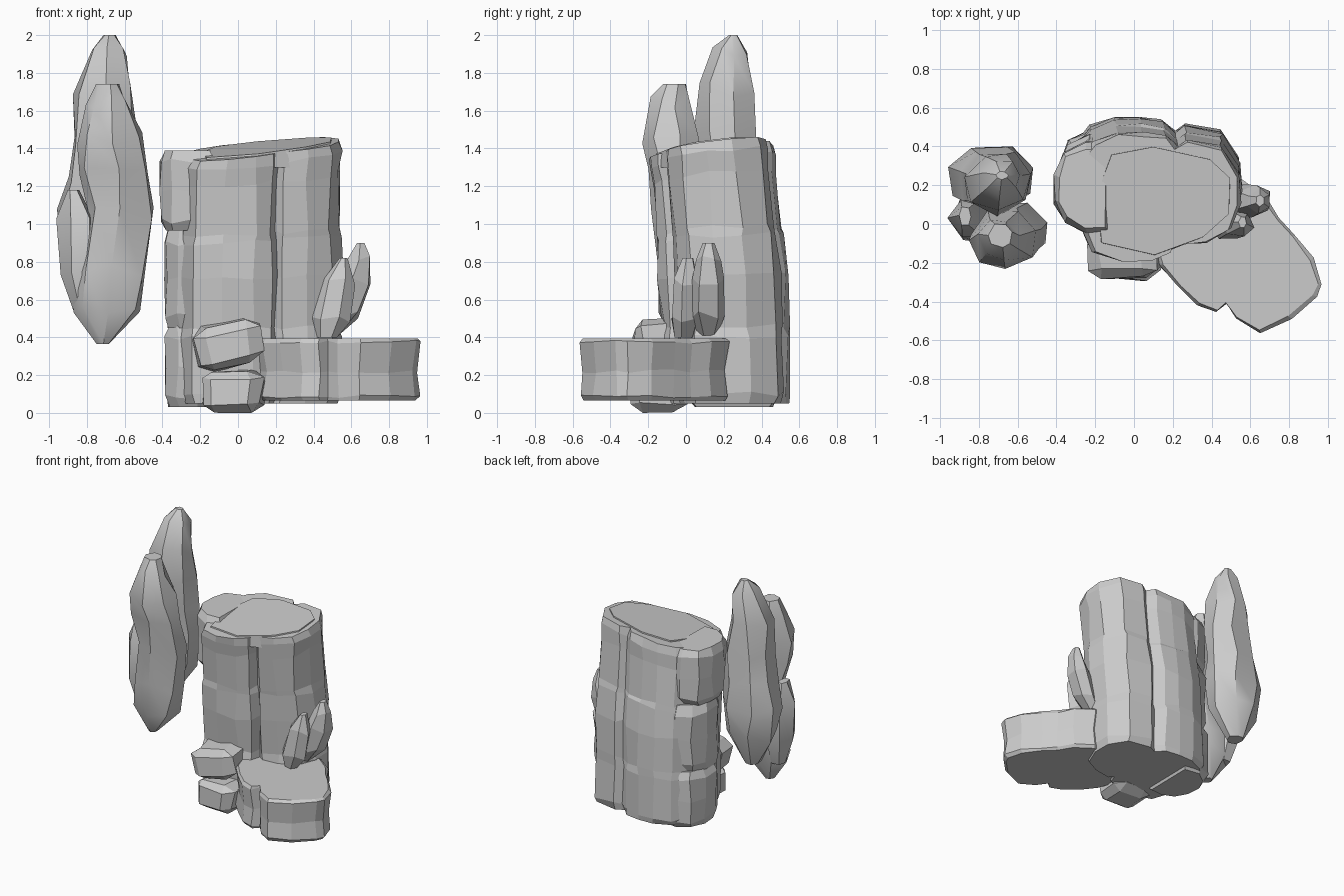
import bpy, bmesh, math, random
from mathutils import Vector, Euler

if "Cube" in bpy.data.objects:
    bpy.data.objects.remove(bpy.data.objects["Cube"])

random.seed(7)


def finish(name, bm, smooth=None):
    bmesh.ops.recalc_face_normals(bm, faces=bm.faces)
    me = bpy.data.meshes.new(name)
    bm.to_mesh(me)
    bm.free()
    ob = bpy.data.objects.new(name, me)
    bpy.context.collection.objects.link(ob)
    if smooth:
        bpy.ops.object.select_all(action='DESELECT')
        ob.select_set(True)
        bpy.context.view_layer.objects.active = ob
        bpy.ops.object.shade_smooth_by_angle(angle=math.radians(smooth))
    return ob


def skin(name, rings, smooth=None):
    """Join equal-length rings of points into a closed solid."""
    bm = bmesh.new()
    vs = [[bm.verts.new(p) for p in r] for r in rings]
    n = len(rings[0])
    for a, b in zip(vs, vs[1:]):
        for i in range(n):
            j = (i + 1) % n
            bm.faces.new((a[i], a[j], b[j], b[i]))
    bm.faces.new(vs[0][::-1])
    bm.faces.new(vs[-1])
    return finish(name, bm, smooth)


def column(name, outline, levels, jit=0.01, lean=(0, 0), tilt=(0, 0, 0)):
    """Stack an outline at (z, scale) levels; lean shifts it toward the base."""
    cx = sum(p[0] for p in outline) / len(outline)
    cy = sum(p[1] for p in outline) / len(outline)
    z0, z1 = levels[0][0], levels[-1][0]
    rings = []
    for k, (z, s) in enumerate(levels):
        t = (z - z0) / (z1 - z0)
        edge = k in (0, len(levels) - 1)
        ring = []
        for x, y in outline:
            j = lambda: random.uniform(-jit, jit)
            px, py = cx + (x - cx) * s + j(), cy + (y - cy) * s + j()
            pz = z + t * t * (tilt[0] + tilt[1] * px + tilt[2] * py)
            if not edge:
                pz += 1.5 * j()
            f = 1 - t * t
            ring.append((px + lean[0] * f, py + lean[1] * f, pz))
        rings.append(ring)
    return skin(name, rings)


def shard(name, stations, n=7, jit=0.1, smooth=None):
    """Faceted crystal through stations (x, y, z, rx, ry)."""
    ph = random.random()
    rings = []
    for x, y, z, rx, ry in stations:
        ring = []
        for i in range(n):
            a = ph + math.tau * (i + random.uniform(-.15, .15)) / n
            r = 1.04 * random.uniform(1 - jit, 1 + jit)
            ring.append((x + rx * r * math.cos(a), y + ry * r * math.sin(a),
                         z + random.uniform(-1, 1) * 0.35 * min(rx, ry)))
        rings.append(ring)
    # keep the exact tip and foot heights
    rings[0] = [(p[0], p[1], stations[0][2]) for p in rings[0]]
    rings[-1] = [(p[0], p[1], stations[-1][2]) for p in rings[-1]]
    return skin(name, rings, smooth)


def stone(name, loc, size, rot):
    """Chunky chamfered block."""
    bm = bmesh.new()
    bmesh.ops.create_cube(bm, size=1)
    bmesh.ops.bevel(bm, geom=bm.edges[:], offset=0.2, segments=1, affect='EDGES')
    r = Euler(rot).to_matrix()
    for v in bm.verts:
        v.co += Vector([random.uniform(-.05, .05) for _ in range(3)])
        v.co = r @ Vector([a * b for a, b in zip(v.co, size)]) + Vector(loc)
    return finish(name, bm)


# Main rock pillar, with creases between its lobes
pillar = [(-.21, -.15), (-.06, -.195), (.1, -.19), (.185, -.15), (.21, -.08), (.24, -.11),
          (.37, -.1), (.49, -.03), (.54, .1), (.54, .25), (.45, .39), (.27, .42),
          (.22, .39), (.16, .44), (.05, .46), (-.08, .46), (-.2, .41), (-.28, .31), (-.27, .0)]
column("main_pillar", pillar,
       [(.05, 1.0), (.1, 1.04), (.4, 1.05), (.45, 1.02), (.72, 1.06), (.91, 1.03), (.95, 1.01),
        (1.22, 1.0), (1.32, 1.02), (1.37, .98)],
       jit=.009, lean=(-.015, .085), tilt=(0, .1, .12))

# Raised slab on the pillar top
slab = [(-.18, -.1), (.1, -.17), (.36, -.07), (.5, .05), (.5, .24), (.4, .34), (.1, .41), (-.12, .36), (-.2, .15)]
column("top_slab", slab, [(1.3, 1), (1.38, .97)], jit=.005, tilt=(0, .1, .12))

# Stacked boulders on the left
side = [(-.41, .24), (-.36, .36), (-.25, .42), (-.12, .40), (-.12, -.06), (-.24, -.06), (-.35, .0), (-.41, .1)]
for i, (a, b) in enumerate([(.03, .46), (.45, .97), (.965, 1.39)]):
    h = b - a
    dx, dy = [(.025, .07), (.025, .05), (0, .01)][i]
    column("left_boulder_%d" % (i + 1), [(x + dx, y + dy) for x, y in side],
           [(a, .84), (a + .12 * h, .97), (a + .5 * h, 1), (a + .86 * h, .98), (b, .85)], jit=.01)

# Low ledge reaching forward to the right
ledge = [(.1, -.1), (.13, -.21), (.22, -.32), (.33, -.42), (.43, -.45), (.47, -.41), (.53, -.49),
         (.65, -.565), (.81, -.49), (.94, -.37), (.965, -.31), (.93, -.18), (.83, -.06),
         (.75, .03), (.68, .14), (.55, .23), (.2, .2)]
column("front_ledge", ledge, [(.065, .94), (.085, .99), (.22, .95), (.375, 1), (.395, .95)], jit=.006)

# Small stones at the front foot
stone("front_stone_upper", (-.05, -.16, .36), (.34, .25, .24), (0, -.2, .05))
stone("front_stone_lower", (-.03, -.14, .115), (.32, .29, .22), (0, .0, -.05))

# Crystals growing on the right
shard("right_crystal_tall", [(.65, .12, .9, .02, .03), (.645, .12, .82, .06, .06), (.62, .12, .69, .09, .085),
                             (.55, .12, .52, .09, .085), (.48, .12, .41, .06, .05)], n=6)
shard("right_crystal_short", [(.56, .01, .82, .02, .03), (.54, 0, .69, .08, .065),
                              (.49, -.01, .5, .095, .075), (.47, -.01, .40, .05, .05)], n=6)

# Floating shards on the left
shard("shard_back", [(-.68, .25, 2.0, .03, .02), (-.68, .24, 1.91, .09, .09), (-.715, .22, 1.72, .16, .14),
                     (-.70, .21, 1.46, .18, .165), (-.72, .24, 1.24, .19, .165), (-.735, .25, 1.04, .22, .165),
                     (-.74, .25, .82, .20, .14), (-.75, .25, .6, .06, .06)], smooth=35)
shard("shard_front", [(-.69, -.06, 1.74, .06, .06), (-.69, -.08, 1.65, .11, .10), (-.68, -.09, 1.44, .18, .15),
                      (-.66, -.06, 1.28, .17, .14), (-.62, -.03, 1.05, .175, .14), (-.67, -.02, .76, .18, .13),
                      (-.70, -.02, .56, .18, .12), (-.715, -.02, .365, .03, .04)], smooth=35)
shard("shard_small", [(-.87, .04, 1.18, .03, .05), (-.85, .03, 1.0, .10, .11), (-.83, .02, .76, .11, .12),
                      (-.81, .02, .53, .06, .06)], n=6, smooth=35)
